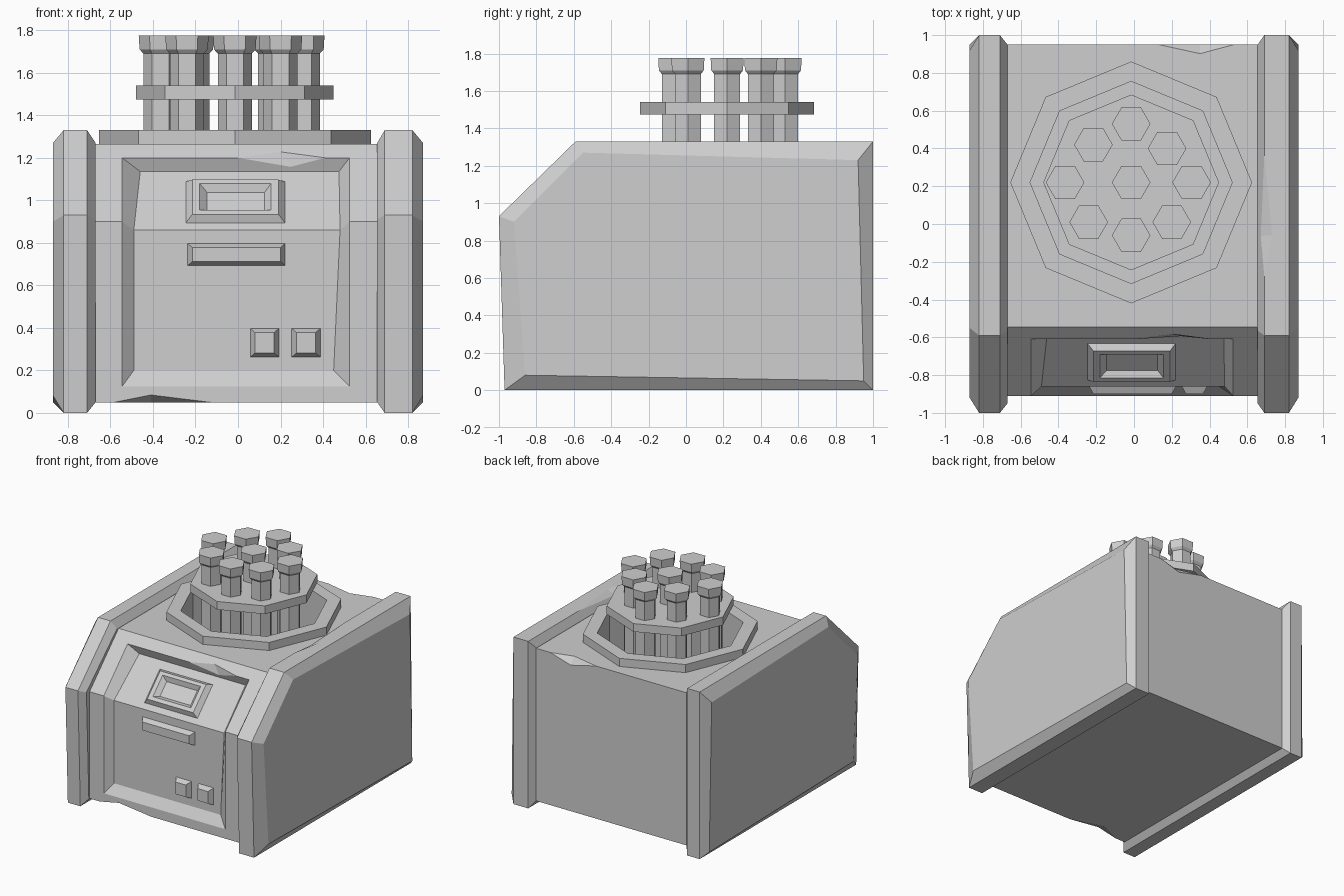
import bpy, bmesh
from math import cos, sin, pi, sqrt
from mathutils import Vector

cube = bpy.data.objects.get("Cube")
if cube:
    bpy.data.objects.remove(cube, do_unlink=True)

grey = bpy.data.materials.new("plain_grey")
grey.use_nodes = True
grey.diffuse_color = (0.62, 0.62, 0.62, 1)
grey.node_tree.nodes["Principled BSDF"].inputs["Base Color"].default_value = (0.62, 0.62, 0.62, 1)


def finish(name, bm):
    bmesh.ops.recalc_face_normals(bm, faces=bm.faces)
    mesh = bpy.data.meshes.new(name)
    bm.to_mesh(mesh)
    bm.free()
    mesh.materials.append(grey)
    ob = bpy.data.objects.new(name, mesh)
    bpy.context.collection.objects.link(ob)
    return ob


def loft(name, loops, closed=False):
    """Skin a row of equal point loops, capped or joined end to end."""
    bm = bmesh.new()
    rows = [[bm.verts.new(p) for p in loop] for loop in loops]
    pairs = list(zip(rows, rows[1:]))
    if closed:
        pairs.append((rows[-1], rows[0]))
    else:
        bm.faces.new(rows[0])
        bm.faces.new(rows[-1])
    for a, b in pairs:
        for i in range(len(a)):
            j = (i + 1) % len(a)
            bm.faces.new((a[i], a[j], b[j], b[i]))
    return finish(name, bm)


def turned(name, centre, sides, steps, closed=False):
    """Stack polygons given as (radius, height)."""
    cx, cy = centre
    angles = [2 * pi * i / sides for i in range(sides)]
    return loft(name, [[(cx + r * cos(a), cy + r * sin(a), z) for a in angles]
                       for r, z in steps], closed)


def cut(target, cutter):
    cutter.hide_render = True
    mod = target.modifiers.new("cut", "BOOLEAN")
    mod.operation, mod.solver, mod.object = "DIFFERENCE", "EXACT", cutter
    bpy.context.view_layer.objects.active = target
    bpy.ops.object.modifier_apply(modifier=mod.name)
    bpy.data.objects.remove(cutter, do_unlink=True)


def chip(target, *points):
    """Knock a small wedge off an edge."""
    bm = bmesh.new()
    for p in points:
        bm.verts.new(p)
    bmesh.ops.convex_hull(bm, input=bm.verts)
    cut(target, finish("chip_cutter", bm))


def plaque(name, origin, up, out, steps):
    """Stepped rectangle on a surface; steps are (left, right, low, high, rise)."""
    o, up, out = Vector(origin), Vector(up).normalized(), Vector(out).normalized()
    side = Vector((1, 0, 0))
    return loft(name, [[o + side * u + up * v + out * n
                        for u, v in ((l, b), (r, b), (r, t), (l, t))]
                       for l, r, b, t, n in steps])


# Main body with a sunken front panel that folds over the slope
def front_outline(lefts, rights, profile):
    left = [(x, y, z) for x, (y, z) in zip(lefts, profile)]
    right = [(x, y, z) for x, (y, z) in zip(rights, profile)]
    return left + right[::-1]


bm = bmesh.new()
outlines = [
    front_outline([-0.69] * 3, [0.68] * 3, [(-0.91, 0.05), (-0.91, 0.9), (-0.545, 1.265)]),
    front_outline([-0.545] * 3, [0.525] * 3, [(-0.91, 0.125), (-0.91, 0.9), (-0.61, 1.2)]),
    front_outline([-0.49, -0.49, -0.46], [0.45, 0.48, 0.475],
                  [(-0.86, 0.2), (-0.86, 0.86), (-0.585, 1.135)]),
]
A, B, C = [[bm.verts.new(p) for p in o] for o in outlines]
for a, b in ((A, B), (B, C)):
    for i in range(6):
        j = (i + 1) % 6
        bm.faces.new((a[i], a[j], b[j], b[i]))
bm.faces.new((C[0], C[1], C[4], C[5]))
bm.faces.new((C[1], C[2], C[3], C[4]))
lt, lb, rt, rb = [bm.verts.new((x, 0.95, z)) for x in (-0.69, 0.68) for z in (1.265, 0.05)]
for f in ((A[0], A[1], A[2], lt, lb), (A[5], A[4], A[3], rt, rb),
          (A[2], A[3], rt, lt), (A[0], A[5], rb, lb), (lt, rt, rb, lb)):
    bm.faces.new(f)
body = finish("main_body", bm)

# Well in the top, and worn edges
hub = (-0.015, 0.22)
cut(body, turned("well_cutter", hub, 8, [(0.535, 0.95), (0.535, 1.4)]))
chip(body, (-0.58, -0.91, 0.05), (-0.13, -0.91, 0.05), (-0.41, -0.912, 0.085),
     (-0.41, -0.82, 0.048), (-0.41, -0.95, 0.0))
chip(body, (0.0, -0.61, 1.2), (0.41, -0.61, 1.2), (0.25, -0.594, 1.155),
     (0.2, -0.582, 1.23), (0.23, -0.68, 1.22))
chip(body, (0.13, 0.95, 1.265), (0.53, 0.95, 1.265), (0.35, 0.9, 1.267),
     (0.35, 0.952, 1.21), (0.35, 1.0, 1.3))

# Side slabs with chamfered rims
full = [(-0.97, 0), (-1, 0.93), (-0.59, 1.33), (1, 1.33), (1, 0)]
inner = [(-0.92, 0.05), (-0.95, 0.91), (-0.565, 1.27), (0.95, 1.27), (0.95, 0.05)]
outer = [(-0.86, 0.08), (-0.92, 0.9), (-0.55, 1.27), (0.92, 1.23), (0.95, 0.05)]
for name, xs in (("left_slab", (0.655, 0.69, 0.82, 0.87)),
                 ("right_slab", (-0.67, -0.71, -0.82, -0.87))):
    slab = loft(name, [[(x, y, z) for y, z in prof]
                       for x, prof in zip(xs, (inner, full, full, outer))])
    if name == "left_slab":
        chip(slab, (0.69, -0.28, 1.33), (0.69, 0.37, 1.33), (0.735, -0.06, 1.332),
             (0.67, -0.06, 1.297), (0.66, 0, 1.36))

# Collar, support plate and hexagonal rods
turned("well_collar", hub, 8, [(0.64, 1.255), (0.64, 1.33), (0.535, 1.33), (0.535, 1.255)], True)
turned("rod_plate", hub, 8, [(0.465, 1.475), (0.465, 1.54)])
spots = [hub, (-0.015, 0.53), (0.175, 0.4), (0.305, 0.22), (0.2, 0.01),
         (-0.015, -0.06), (-0.24, 0.01), (-0.365, 0.22), (-0.215, 0.42)]
for i, spot in enumerate(spots):
    turned(f"rod_{i + 1}", spot, 6,
           [(0.08, 0.95), (0.08, 1.69), (0.098, 1.71), (0.102, 1.775)])

# Screen on the slope
plaque("screen", (0, -0.86, 0.86), (0, 1, 1), (0, -1, 1), [
    (-0.25, 0.225, 0.045, 0.325, -0.005), (-0.215, 0.19, 0.07, 0.3, 0.035),
    (-0.18, 0.155, 0.1, 0.275, 0.035), (-0.145, 0.125, 0.125, 0.245, 0.005)])

# Handle and buttons on the upright panel
for name, l, r, b, t in (("handle_bar", -0.24, 0.225, 0.69, 0.8),
                         ("button_1", 0.055, 0.195, 0.26, 0.4),
                         ("button_2", 0.25, 0.39, 0.26, 0.4)):
    plaque(name, (0, -0.86, 0), (0, 0, 1), (0, -1, 0), [
        (l, r, b, t, -0.005), (l + 0.025, r - 0.025, b + 0.022, t - 0.022, 0.04)])
